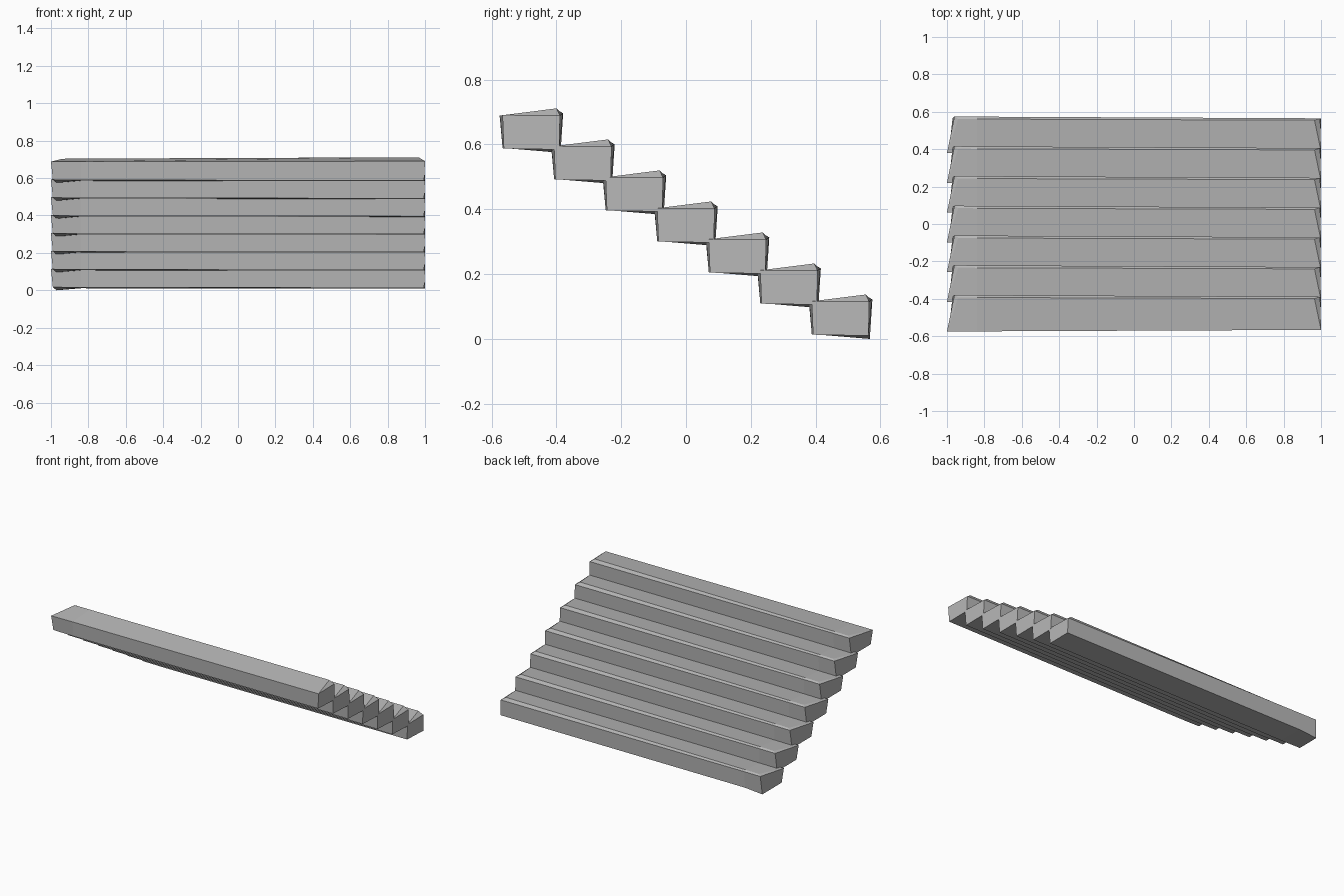
import bpy
import bmesh

STEPS = 7
RUN, DROP = 0.159, 0.0957

cube = bpy.data.objects.get("Cube")
if cube:
    bpy.data.objects.remove(cube, do_unlink=True)

# Stone material
stone = bpy.data.materials.new("stone_grey")
stone.use_nodes = True
grey = (0.48, 0.48, 0.48, 1)
stone.diffuse_color = grey
stone.node_tree.nodes["Principled BSDF"].inputs["Base Color"].default_value = grey

# Uneven cross-sections of the lowest slab, from one end to the other:
# front bottom, front top, top back, chamfer back, back bottom
SECTIONS = [
    [(-0.99, 0.388, 0.017), (-1, 0.379, 0.114), (-0.94, 0.562, 0.129),
     (-0.96, 0.575, 0.122), (-0.97, 0.567, 0.0)],
    [(-0.84, 0.388, 0.015), (-0.84, 0.38, 0.115), (-0.84, 0.561, 0.13),
     (-0.84, 0.574, 0.122), (-0.84, 0.567, 0.011)],
    [(0.995, 0.392, 0.013), (1, 0.388, 0.116), (0.965, 0.555, 0.137),
     (0.995, 0.565, 0.115), (1, 0.563, 0.01)],
]


def make_slab(name, index):
    """One rough-hewn stair slab, closed on all sides."""
    bm = bmesh.new()
    rings = [[bm.verts.new((x, y - RUN * index, z + DROP * index))
              for x, y, z in ring] for ring in SECTIONS]
    for a, b in zip(rings, rings[1:]):
        for i in range(len(a)):
            j = (i + 1) % len(a)
            bm.faces.new((a[i], a[j], b[j], b[i]))
    # Each end is a flat quad plus a cut-off top corner
    for ring in (rings[0], rings[-1]):
        front_low, front_top, peak, back_top, back_low = ring
        bm.faces.new((front_low, front_top, back_top, back_low))
        bm.faces.new((front_top, peak, back_top))
    bmesh.ops.recalc_face_normals(bm, faces=bm.faces[:])
    mesh = bpy.data.meshes.new(name)
    bm.to_mesh(mesh)
    bm.free()
    mesh.materials.append(stone)
    obj = bpy.data.objects.new(name, mesh)
    bpy.context.collection.objects.link(obj)


# Staircase, lowest slab at the back and highest at the front
for step in range(STEPS):
    make_slab(f"stair_step_{step + 1}", step)
